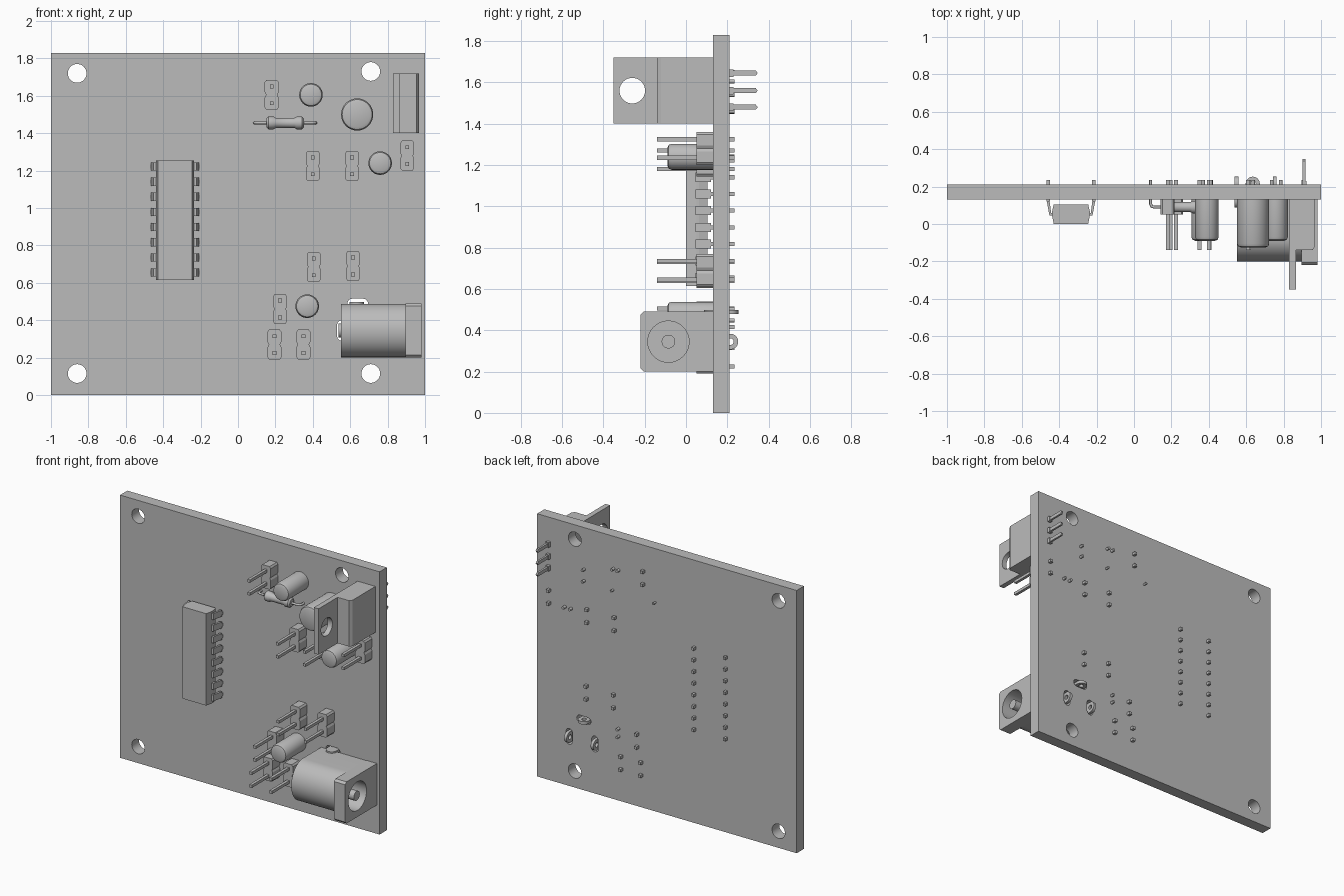
import bpy, bmesh
from math import pi, sin, cos, radians
from mathutils import Vector

cube = bpy.data.objects.get("Cube")
if cube:
    bpy.data.objects.remove(cube)

grey = bpy.data.materials.new("plain_grey")
grey.use_nodes = True
grey.diffuse_color = (0.5, 0.5, 0.5, 1)
grey.node_tree.nodes["Principled BSDF"].inputs["Base Color"].default_value = (0.5, 0.5, 0.5, 1)

FRONT, BACK = 0.13, 0.21      # board faces in y
TIP = 0.235                   # ends of the soldered leads


def place(axis, u, v, t):
    """Profile coordinates (u, v) and distance t along the axis."""
    return Vector({"X": (t, u, v), "Y": (u, t, v), "Z": (u, v, t)}[axis])


def prism(bm, pts, axis, a, b):
    face = bm.faces.new([bm.verts.new(place(axis, u, v, a)) for u, v in pts])
    new = bmesh.ops.extrude_face_region(bm, geom=[face])["geom"]
    verts = [g for g in new if isinstance(g, bmesh.types.BMVert)]
    bmesh.ops.translate(bm, verts=verts, vec=place(axis, 0, 0, b - a))


def rect(u0, u1, v0, v1):
    return [(u0, v0), (u1, v0), (u1, v1), (u0, v1)]


def circle(u, v, r, n=32):
    return [(u + r * cos(2 * pi * i / n), v + r * sin(2 * pi * i / n)) for i in range(n)]


def slot(u, v, r, half, n=12):
    """Capsule outline, long in v."""
    ends = [(half, 0), (-half, pi)]
    return [(u + r * cos(s + pi * i / n), v + h + r * sin(s + pi * i / n))
            for h, s in ends for i in range(n + 1)]


def box(bm, x0, x1, y0, y1, z0, z1):
    prism(bm, rect(x0, x1, y0, y1), "Z", z0, z1)


def lathe(bm, profile, axis, u, v, steps=32):
    """Spin (radius, distance) points round an axis through (u, v)."""
    verts = [bm.verts.new(place(axis, u + r, v, t)) for r, t in profile]
    edges = [bm.edges.new(pair) for pair in zip(verts, verts[1:])]
    bmesh.ops.spin(bm, geom=verts + edges, cent=place(axis, u, v, 0),
                   axis=place(axis, 0, 0, 1), angle=2 * pi, steps=steps)
    bmesh.ops.remove_doubles(bm, verts=bm.verts, dist=1e-5)


def finish(name, bm, smooth=True):
    bmesh.ops.recalc_face_normals(bm, faces=bm.faces)
    mesh = bpy.data.meshes.new(name)
    bm.to_mesh(mesh)
    bm.free()
    mesh.materials.append(grey)
    if smooth:
        mesh.shade_smooth()
        mesh.set_sharp_from_angle(angle=radians(35))
    ob = bpy.data.objects.new(name, mesh)
    bpy.context.collection.objects.link(ob)
    return ob


def cut(ob, *holes):
    """Cut prisms (outline, axis, start, end) out of an object."""
    bm = bmesh.new()
    for hole in holes:
        prism(bm, *hole)
    cutter = finish("cutter", bm)
    cutter.hide_render = True
    mod = ob.modifiers.new("cut", "BOOLEAN")
    mod.operation, mod.solver, mod.object = "DIFFERENCE", "EXACT", cutter
    graph = bpy.context.evaluated_depsgraph_get()
    mesh = bpy.data.meshes.new_from_object(ob.evaluated_get(graph))
    ob.modifiers.clear()
    ob.data = mesh
    mesh.set_sharp_from_angle(angle=radians(35))
    bpy.data.objects.remove(cutter)


# Circuit board with corner holes and slots for the jack lugs
bm = bmesh.new()
box(bm, -1, 1, FRONT, BACK, 0, 1.83)
board = finish("circuit_board", bm)
holes = [circle(x, z, 0.05) for x, z in [(-0.86, 1.72), (0.71, 1.73), (-0.86, 0.115), (0.71, 0.115)]]
holes += [slot(x, 0.345, 0.025, 0.03) for x in (0.555, 0.753)]
holes += [[(0.64 + v, 0.49 + u) for u, v in reversed(slot(0, 0, 0.025, 0.03))]]
cut(board, *[(h, "Y", 0, 0.4) for h in holes])

# Two-pin headers
HEADERS = [(0.18, 1.605), (0.4, 1.225), (0.61, 1.225), (0.905, 1.28), (0.405, 0.685),
           (0.615, 0.69), (0.225, 0.46), (0.195, 0.27), (0.35, 0.27)]
half = [(0.028, -0.08), (0.037, -0.068), (0.037, -0.014), (0.03, 0), (0.037, 0.014),
        (0.037, 0.068), (0.028, 0.08)]
outline = half + [(-u, -v) for u, v in half]
for x, z in HEADERS:
    bm = bmesh.new()
    prism(bm, [(x + u, z + v) for u, v in outline], "Y", 0.05, FRONT)
    for dz in (-0.045, 0.045):
        box(bm, x - 0.01, x + 0.01, -0.14, TIP, z + dz - 0.01, z + dz + 0.01)
    finish("pin_header", bm, False)


# Cylindrical capacitors with two leads each
def capacitor(name, x, z, r, top, dx, dz):
    bm = bmesh.new()
    lathe(bm, [(0, FRONT), (r, FRONT), (r, top + 0.02), (r - 0.006, top + 0.006),
               (r - 0.02, top), (0, top)], "Y", x, z)
    for s in (-1, 1):
        prism(bm, circle(x + s * dx, z + s * dz, 0.01, 12), "Y", FRONT - 0.01, TIP)
    finish(name, bm)


capacitor("small_capacitor", 0.39, 1.605, 0.063, -0.09, 0.02, 0)
capacitor("small_capacitor", 0.76, 1.24, 0.063, -0.09, 0.024, 0)
capacitor("small_capacitor", 0.37, 0.475, 0.063, -0.09, 0, 0.027)
capacitor("large_capacitor", 0.637, 1.5, 0.086, -0.125, 0, 0.04)

# Resistor with bent leads
RX, RY, RZ = 0.252, 0.09, 1.455
bm = bmesh.new()
side = [(0, 0.1), (0.024, 0.1), (0.034, 0.09), (0.034, 0.062), (0.027, 0.05)]
profile = [(r, RX - t) for r, t in side] + [(r, RX + t) for r, t in reversed(side)]
lathe(bm, profile, "X", RY, RZ, 24)
finish("resistor_body", bm)
for s in (-1, 1):
    curve = bpy.data.curves.new("resistor_lead", "CURVE")
    curve.dimensions, curve.bevel_depth, curve.bevel_resolution = "3D", 0.008, 2
    curve.use_fill_caps = True
    path = curve.splines.new("POLY")
    route = [(0.09, RY), (0.145, RY), (0.158, RY + 0.005), (0.163, RY + 0.018), (0.163, TIP)]
    path.points.add(len(route) - 1)
    for point, (dx, y) in zip(path.points, route):
        point.co = (RX + s * dx, y, RZ, 1)
    temp = bpy.data.objects.new("temp", curve)
    mesh = bpy.data.meshes.new_from_object(temp)
    bpy.data.objects.remove(temp)
    mesh.materials.clear()
    mesh.materials.append(grey)
    bpy.context.collection.objects.link(bpy.data.objects.new("resistor_lead", mesh))

# Dual in-line chip with eight legs on each side
CX = -0.337
bm = bmesh.new()
right = [(0.092, 0), (0.102, 0.05), (0.102, 0.062), (0.092, 0.105)]
chip = [(CX + u, v) for u, v in right] + [(CX - u, v) for u, v in reversed(right)]
prism(bm, chip, "Z", 0.615, 1.255)
finish("chip_body", bm, False)
bm = bmesh.new()
shoulder = [(0.09, 0.045), (0.115, 0.045), (0.129, 0.12), (0.114, 0.12), (0.106, 0.06), (0.09, 0.06)]
for i in range(8):
    z = 0.655 + i * 0.081
    for s in (-1, 1):
        prism(bm, [(CX + s * u, v) for u, v in shoulder], "Z", z - 0.022, z + 0.022)
        prism(bm, [(CX + s * u, v) for u, v in rect(0.113, 0.13, 0.12, TIP)], "Z", z - 0.01, z + 0.01)
finish("chip_legs", bm, False)

# Voltage regulator: body, drilled tab and three leads
bm = bmesh.new()
prism(bm, [(0.865, -0.14), (0.955, -0.14), (0.968, -0.12), (0.968, FRONT), (0.865, FRONT)], "Z", 1.4, 1.72)
finish("regulator_body", bm, False)
bm = bmesh.new()
box(bm, 0.83, 0.866, -0.35, FRONT, 1.4, 1.72)
tab = finish("regulator_tab", bm)
cut(tab, (circle(-0.26, 1.56, 0.062), "X", 0.7, 1))
bm = bmesh.new()
for z in (1.48, 1.56, 1.645):
    box(bm, 0.897, 0.921, FRONT - 0.02, 0.23, z - 0.018, z + 0.018)
    prism(bm, [(0.22, z - 0.012), (0.338, z - 0.012), (0.347, z), (0.338, z + 0.012), (0.22, z + 0.012)],
          "X", 0.902, 0.916)
finish("regulator_leads", bm, False)

# Power jack: arched barrel, square front plate, bore with centre pin
JY, JZ, R = -0.07, 0.345, 0.13
bm = bmesh.new()
arch = [(JY - R * sin(pi * i / 24), JZ + R * 1.1 * cos(pi * i / 24)) for i in range(25)]
prism(bm, [(FRONT, JZ + R * 1.1)] + arch + [(FRONT, JZ - R * 1.1)], "X", 0.55, 0.9)
barrel = finish("jack_barrel", bm)
bm = bmesh.new()
prism(bm, [(FRONT, 0.2), (-0.205, 0.2), (-0.22, 0.215), (-0.22, 0.475), (-0.205, 0.49), (FRONT, 0.49)],
      "X", 0.895, 0.98)
plate = finish("jack_front_plate", bm)
bore = (circle(-0.085, JZ, 0.1), "X", 0.65, 1.1)
cut(barrel, bore)
cut(plate, bore)
bm = bmesh.new()
prism(bm, circle(-0.085, JZ, 0.033, 24), "X", 0.64, 0.975)
finish("jack_centre_pin", bm)

# Jack lugs with eyelets through the slots
eyelet = [(0.17 + v, u) for u, v in slot(0, 0, 0.038, 0.045)]
for x in (0.548, 0.753):
    bm = bmesh.new()
    prism(bm, [(y, JZ + u) for y, u in eyelet], "X", x - 0.01, x + 0.01)
    cut(finish("jack_lug", bm), (circle(0.215, JZ, 0.016, 16), "X", x - 0.1, x + 0.1))
bm = bmesh.new()
prism(bm, [(0.635 + u, y) for y, u in eyelet], "Z", 0.478, 0.498)
cut(finish("jack_lug", bm), (circle(0.635, 0.215, 0.016, 16), "Z", 0.4, 0.6))
